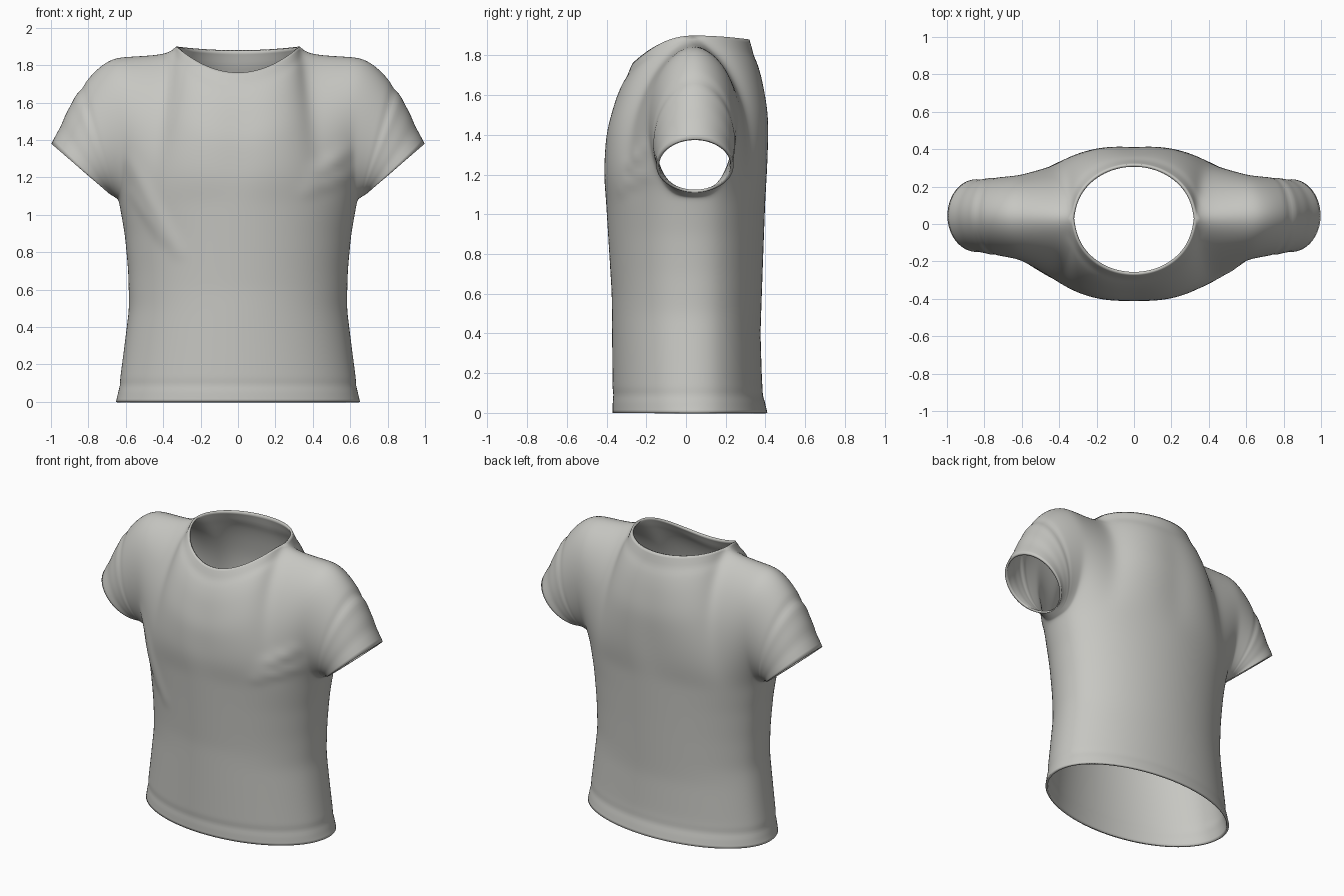
import bpy, bmesh
from math import sin, cos, pi, radians, exp, sqrt
from mathutils import Vector as V

cube = bpy.data.objects.get("Cube")
if cube:
    bpy.data.objects.remove(cube)

N, NECK, UNDER, M = 20, 12, 4, 20      # panel columns, neckline columns, underarm columns, panel rows
SEAM_Y, ARMPIT_Z = 0.04, 1.08
GAP = radians(14)                      # half angle of the underarm strip

WIDTH = [(0, .655), (.1, .64), (.25, .62), (.5, .588), (.7, .593), (.9, .612), (1.08, .645)]
FRONT = [(0, -.37), (.6, -.375), (1, -.4), (1.2, -.412), (1.4, -.398), (1.6, -.345), (1.76, -.27)]
BACK = [(0, .41), (.12, .385), (.4, .376), (.8, .39), (1.2, .405), (1.5, .41), (1.7, .378), (1.88, .32)]


def at(table, z):
    """Interpolate a (height, value) table with eased steps."""
    for (z0, a), (z1, b) in zip(table, table[1:]):
        if z <= z1:
            return a + (b - a) * (z - z0) / (z1 - z0)
    return table[-1][1]


def bezier(a, b, c, d, t):
    u = 1 - t
    return a * u**3 + b * (3 * u * u * t) + c * (3 * u * t * t) + d * t**3


def ring_angle(i):
    if i <= N:
        return -pi / 2 + (pi / 2 - GAP) * i / N
    if i >= N + UNDER:
        return pi / 2 - (pi / 2 - GAP) * (2 * N + UNDER - i) / N
    return -GAP + 2 * GAP * (i - N) / UNDER


def body_point(i, z):
    a = ring_angle(i)
    depth = at(BACK, z) - SEAM_Y if a > 0 else SEAM_Y - at(FRONT, z)
    return V((at(WIDTH, z) * cos(a), SEAM_Y + depth * sin(a), z))


# Torso tube from hem to armpit
ROWS = 36
body = [[body_point(i, ARMPIT_Z * r / ROWS) for i in range(2 * N + UNDER + 1)] for r in range(ROWS + 1)]


def panel(side):
    """Chest or back panel blended between its four edges (side -1 front, 1 back)."""
    table, top_z = (FRONT, 1.76) if side < 0 else (BACK, 1.88)
    ring = body[-1] if side < 0 else body[-1][::-1]
    bottom = ring[:N + 1]
    centre, arm, top = [], [], []
    shoulder = V((.64, SEAM_Y, 1.855))
    bulge = (-.27, -.22) if side < 0 else (.33, .31)
    for k in range(M + 1):
        t = k / M
        z = ARMPIT_Z + (top_z - ARMPIT_Z) * t
        centre.append(V((0, at(table, z), z)))
        arm.append(bezier(bottom[N], V((.6, bulge[0], 1.3)), V((.62, bulge[1], 1.8)), shoulder, t))
    for j in range(N + 1):
        if j <= NECK:
            a = pi / 2 * j / NECK
            top.append(V((.33 * sin(a), .03 + (centre[-1].y - .03) * cos(a),
                          1.9 - (1.9 - top_z) * cos(a)**2)))
        else:
            q = (j - NECK) / (N - NECK)
            top.append(V((.33 + .31 * q, .03 + .01 * q, 1.9 - .045 * sqrt(q))))
    grid = []
    for k in range(M + 1):
        v = k / M
        row = []
        for j in range(N + 1):
            s = j / N
            corners = (bottom[0] * (1 - s) + bottom[N] * s) * (1 - v) + (top[0] * (1 - s) + top[N] * s) * v
            row.append(centre[k] * (1 - s) + arm[k] * s + bottom[j] * (1 - v) + top[j] * v - corners)
        grid.append(row)
    return grid


chest, rear = panel(-1), panel(1)

# Sleeve swept from the armhole loop to a slanted cuff
half = UNDER // 2
loop = body[-1][N + half:N:-1] + [r[N] for r in chest] + [r[N] for r in rear[-2::-1]]
loop += body[-1][N + UNDER - 1:N + half - 1:-1]
SLEEVE = 16
low, high = V((.685, .045, 1.11)), V((.998, .045, 1.38))
sleeve = []
for r in range(SLEEVE + 1):
    t = r / SLEEVE
    row = []
    for i, p in enumerate(loop):
        a = 2 * pi * i / (len(loop) - 1)
        h = (1 - cos(a)) / 2
        cuff = low.lerp(high, h) - V((0, .195 * sin(a), 0))
        lift = V((0, 0, .2 * h * h))
        row.append(p * (1 - t)**2 + ((p + cuff) / 2 + lift) * 2 * t * (1 - t) + cuff * t * t)
    sleeve.append(row)

# Skin the grids on both sides and weld them into one cloth
bm = bmesh.new()
crease = bm.verts.layers.float.new("crease_depth")


def skin(grid, mirror, depth):
    rows = []
    for r, line in enumerate(grid):
        rows.append([bm.verts.new((p.x * mirror, p.y, p.z)) for p in line])
        for c, v in enumerate(rows[-1]):
            v[crease] = depth(r, c)
    for lo, hi in zip(rows, rows[1:]):
        for c in range(len(lo) - 1):
            bm.faces.new((lo[c], lo[c + 1], hi[c + 1], hi[c]))


def hem_depth(r, c):
    return -.005 if r == 3 else 0


def collar_depth(r, c):
    return -.005 if r == M - 2 and c <= NECK else 0


def sleeve_depth(r, c):
    h = (1 - cos(2 * pi * c / (len(loop) - 1))) / 2
    return h * {SLEEVE - 2: -.006, 9: -.008, 10: .006}.get(r, 0)


for mirror in (1, -1):
    skin(body, mirror, hem_depth)
    skin(chest, mirror, collar_depth)
    skin(rear, mirror, collar_depth)
    skin(sleeve, mirror, sleeve_depth)
bmesh.ops.remove_doubles(bm, verts=bm.verts[:], dist=.0005)
bmesh.ops.recalc_face_normals(bm, faces=bm.faces[:])
foremost = min(bm.faces, key=lambda f: f.calc_center_median().y)
if foremost.normal.y > 0:
    bmesh.ops.reverse_faces(bm, faces=bm.faces[:])
inner = [v for v in bm.verts if not v.is_boundary]
for _ in range(5):
    bmesh.ops.smooth_vert(bm, verts=inner, factor=.5, use_axis_x=True, use_axis_y=True, use_axis_z=True)
bm.normal_update()

# Soft drape folds: start (x, z), end (x, z), width, height
FOLDS = [((.58, 1.33), (.4, 1.22), .03, .018), ((.6, 1.22), (.36, 1.13), .03, .012),
         ((-.58, 1.28), (-.32, .8), .03, .012), ((-.56, 1.12), (-.4, .86), .025, .01)]
push = {}
for v in inner:
    amount = v[crease]
    if v.normal.y < 0 and v.co.z < 1.5:
        p = V((v.co.x, v.co.z))
        for start, end, width, height in FOLDS:
            a, d = V(start), V(end) - V(start)
            t = max(0, min(1, (p - a).dot(d) / d.length_squared))
            amount += height * sin(pi * (.15 + .7 * t)) * exp(-((p - a - d * t).length / width)**2)
    push[v] = v.normal * amount
for v, offset in push.items():
    v.co += offset

mesh = bpy.data.meshes.new("shirt")
bm.to_mesh(mesh)
bm.free()
shirt = bpy.data.objects.new("shirt", mesh)
bpy.context.collection.objects.link(shirt)

# Cloth colour
cloth = bpy.data.materials.new("pale grey cloth")
cloth.use_nodes = True
cloth.diffuse_color = (.57, .57, .54, 1)
cloth.node_tree.nodes["Principled BSDF"].inputs["Base Color"].default_value = cloth.diffuse_color
mesh.materials.append(cloth)

# Smooth surface and cloth thickness
smooth = shirt.modifiers.new("smooth", "SUBSURF")
smooth.levels = smooth.render_levels = 1
thick = shirt.modifiers.new("thickness", "SOLIDIFY")
thick.thickness = .014
thick.offset = -1
bpy.context.view_layer.objects.active = shirt
shirt.select_set(True)
bpy.ops.object.shade_smooth_by_angle(angle=radians(50))
